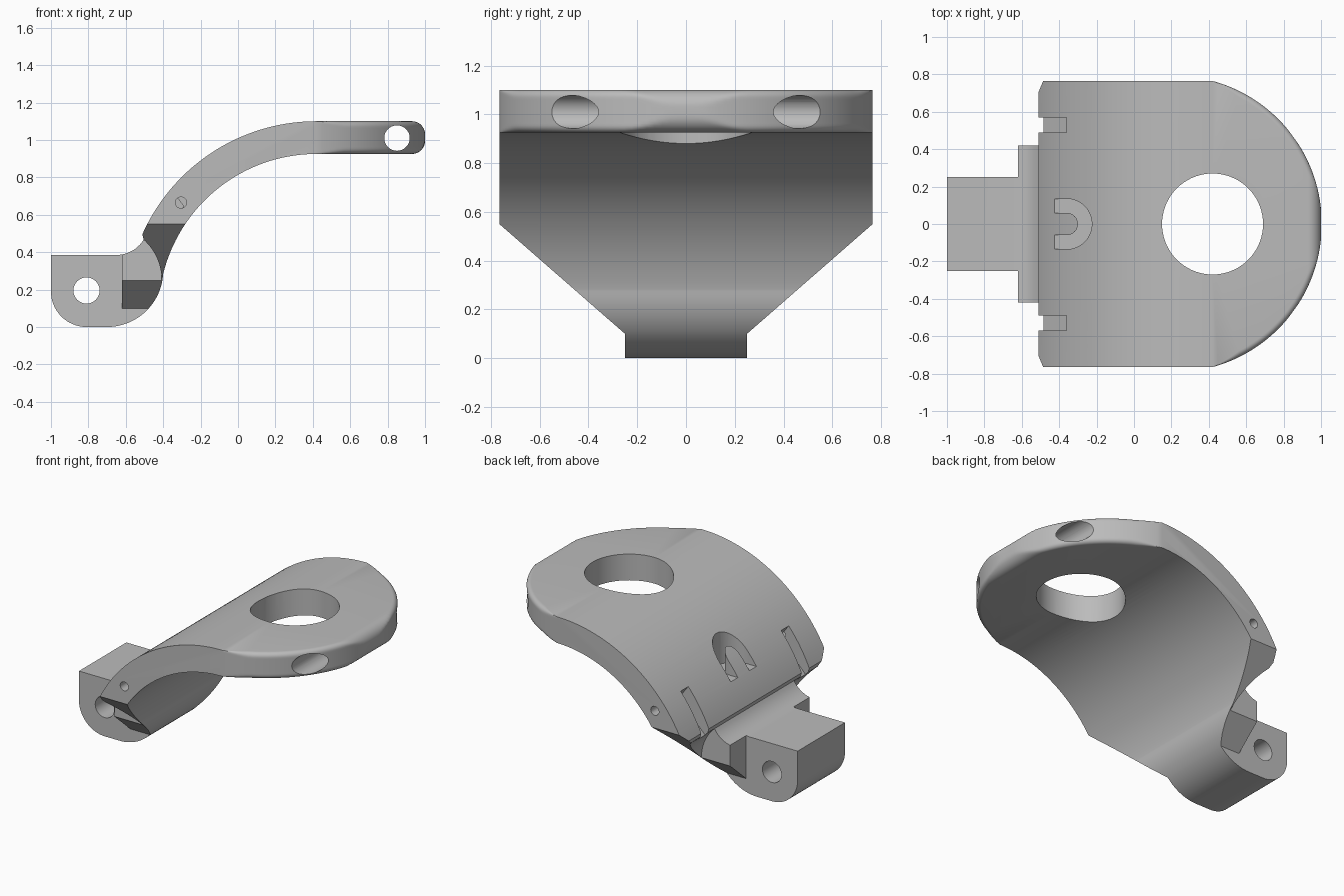
import bpy, bmesh
from math import pi, sin, cos, sqrt, atan2

old = bpy.data.objects.get("Cube")
if old:
    bpy.data.objects.remove(old, do_unlink=True)

grey = bpy.data.materials.new("plain grey")
grey.use_nodes = True
colour = (0.5, 0.5, 0.5, 1)
grey.diffuse_color = colour
grey.node_tree.nodes["Principled BSDF"].inputs["Base Color"].default_value = colour


def make(name, verts, faces):
    mesh = bpy.data.meshes.new(name)
    mesh.from_pydata(verts, [], faces)
    bm = bmesh.new()
    bm.from_mesh(mesh)
    bmesh.ops.recalc_face_normals(bm, faces=bm.faces)
    bm.to_mesh(mesh)
    bm.free()
    mesh.materials.append(grey)
    ob = bpy.data.objects.new(name, mesh)
    bpy.context.collection.objects.link(ob)
    return ob


def prism(name, outline, axis, lo, hi):
    """Extrude a 2D outline along x, y or z."""
    place = {"x": lambda a, b, h: (h, a, b),
             "y": lambda a, b, h: (a, h, b),
             "z": lambda a, b, h: (a, b, h)}[axis]
    n = len(outline)
    verts = [place(a, b, h) for h in (lo, hi) for a, b in outline]
    faces = [list(range(n)), list(range(n, 2 * n))]
    faces += [[i, (i + 1) % n, n + (i + 1) % n, n + i] for i in range(n)]
    return make(name, verts, faces)


def arc(cx, cy, r, start, end, n=16):
    angles = [(start + (end - start) * i / n) * pi / 180 for i in range(n + 1)]
    return [(cx + r * cos(t), cy + r * sin(t)) for t in angles]


def circle(cx, cy, r, n=48):
    return arc(cx, cy, r, 0, 360, n)[:-1]


def combine(target, tool, operation="DIFFERENCE"):
    mod = target.modifiers.new("cut", "BOOLEAN")
    mod.object, mod.operation, mod.solver = tool, operation, "EXACT"
    graph = bpy.context.evaluated_depsgraph_get()
    result = bpy.data.meshes.new_from_object(target.evaluated_get(graph))
    target.modifiers.clear()
    target.data = result
    bpy.data.objects.remove(tool, do_unlink=True)


BEND_X, BEND_Z, OUTER, INNER = 0.42, 0.08, 1.02, 0.845
TOP, BOTTOM, HALF = BEND_Z + OUTER, BEND_Z + INNER, 0.765

# Curved arm with the hinge block at its foot
profile = [(-1, 0.385)]
profile += arc(-0.65, 0.555, 0.17, -90, -31, 10)
profile += arc(BEND_X, BEND_Z, OUTER, 156, 90, 40)
profile += arc(BEND_X, BEND_Z, INNER, 90, 166, 40)
profile += arc(-0.7, 0.3, 0.3, -5, -90, 20)
profile += arc(-0.81, 0.19, 0.19, -90, -180, 16)
bracket = prism("bracket", profile, "y", -0.9, 0.9)

# Width tapers toward the foot
taper = [(0.25, -0.5), (0.25, 0.1), (HALF, 0.55), (HALF, 2)]
taper += [(-y, z) for y, z in reversed(taper)]
combine(bracket, prism("taper", taper, "x", -2, 2), "INTERSECT")

# Round-ended plate with softened rim and a fully rounded tip
TIP_Y, TIP_R, RIM_R = 0.08, 0.07, 0.03
CX = (1 + TIP_Y ** 2 - BEND_X ** 2 - HALF ** 2) / (2 * (1 - BEND_X))
R = sqrt((BEND_X - CX) ** 2 + HALF ** 2)
SWEEP = atan2(HALF, BEND_X - CX)
depths = [TIP_R * (1 - cos(i * pi / 20)) for i in range(11)]
layers = [(BOTTOM + d, d) for d in depths] + [(TOP - d, d) for d in reversed(depths)]
steps, count = 64, len(layers)
verts, faces = [], []
for i in range(steps + 1):
    t = SWEEP * (1 - 2 * i / steps)
    rim = RIM_R * min(1, (SWEEP - abs(t)) / 0.2)
    for z, d in layers:
        inset = rim - sqrt(rim ** 2 - (rim - d) ** 2) if d < rim else 0
        limit = 1 - TIP_R + sqrt(max(0, TIP_R ** 2 - (TIP_R - d) ** 2))
        x = min(CX + (R - inset) * cos(t), limit)
        verts.append((x, (R - inset) * sin(t), z))
for i in range(steps):
    for k in range(count - 1):
        a = i * count + k
        faces.append([a, a + 1, a + count + 1, a + count])
last = steps * count
faces.append([i * count for i in range(steps + 1)])
faces.append([i * count + count - 1 for i in range(steps + 1)])
faces.append(list(range(count)) + list(range(last + count - 1, last - 1, -1)))
combine(bracket, make("plate", verts, faces), "UNION")

# Large vertical hole, cross hole through the tip, hinge pin hole
combine(bracket, prism("eye", circle(BEND_X, 0, 0.27, 72), "z", 0.5, 1.5))
combine(bracket, prism("cross_hole", circle(0.85, 1.01, 0.068), "y", -1, 1))
combine(bracket, prism("hinge_hole", circle(-0.81, 0.195, 0.07), "y", -1, 1))

# Side clearances, spring slots and their blind pin holes
shoulder = [(-1.2, -0.2), (-0.62, -0.2), (-0.62, 0.7), (-1.2, 0.7)]
slot = [(-0.6, 0.297), (-0.485, 0.445), (-0.29, 0.645), (-0.36, 0.737), (-0.44, 0.83), (-0.7, 0.6)]
for side in (-1, 1):
    for name, outline, near, far in (
            ("shoulder", shoulder, 0.25, 1),
            ("clearance", circle(-0.7, 0.25, 0.292, 64), 0.42, 1.1),
            ("slot", slot, 0.49, 0.57),
            ("pin_hole", circle(-0.305, 0.665, 0.03, 24), 0.53, 1)):
        lo, hi = sorted((side * near, side * far))
        combine(bracket, prism(name, outline, "y", lo, hi))

# Arched recess on the outer bend
arch = [(-0.5, -0.135)] + arc(-0.36, 0, 0.135, -90, 90, 24) + [(-0.5, 0.135)]
arch += [(-0.5, 0.06)] + arc(-0.36, 0, 0.06, 90, -90, 16) + [(-0.5, -0.06)]
combine(bracket, prism("arch", arch, "z", 0.65, 1.3))

# Smooth curved surfaces, crisp edges
bpy.ops.object.select_all(action="DESELECT")
bracket.select_set(True)
bpy.context.view_layer.objects.active = bracket
bpy.ops.object.shade_smooth_by_angle(angle=pi / 7)
